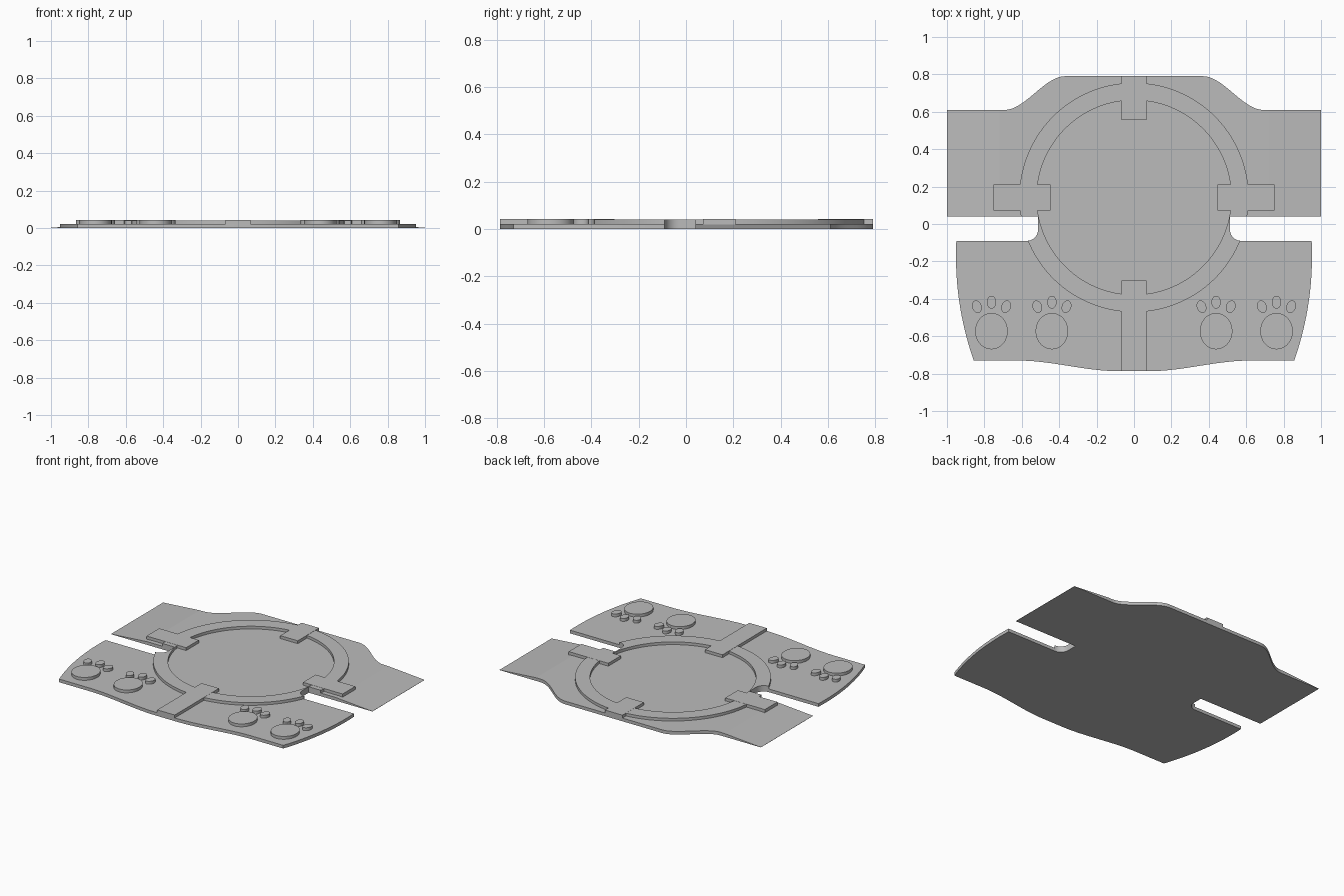
import bpy, bmesh, math

if "Cube" in bpy.data.objects:
    bpy.data.objects.remove(bpy.data.objects["Cube"], do_unlink=True)

BASE, RING, TAB = 0.022, 0.041, 0.042
CY, R_IN, R_OUT = 0.142, 0.52, 0.613

grey = bpy.data.materials.new("plain grey")
grey.use_nodes = True
grey.diffuse_color = (0.5, 0.5, 0.5, 1)
grey.node_tree.nodes["Principled BSDF"].inputs["Base Color"].default_value = (0.5, 0.5, 0.5, 1)


def finish(name, bm):
    bmesh.ops.recalc_face_normals(bm, faces=bm.faces)
    mesh = bpy.data.meshes.new(name)
    bm.to_mesh(mesh)
    bm.free()
    mesh.materials.append(grey)
    obj = bpy.data.objects.new(name, mesh)
    bpy.context.collection.objects.link(obj)
    bpy.ops.object.select_all(action="DESELECT")
    obj.select_set(True)
    bpy.context.view_layer.objects.active = obj
    bpy.ops.object.shade_smooth_by_angle(angle=math.radians(30))
    return obj


def prism(name, outline, z0, z1):
    bm = bmesh.new()
    face = bm.faces.new([bm.verts.new((x, y, z0)) for x, y in outline])
    side = bmesh.ops.extrude_face_region(bm, geom=[face])
    top = [g for g in side["geom"] if isinstance(g, bmesh.types.BMVert)]
    bmesh.ops.translate(bm, verts=top, vec=(0, 0, z1 - z0))
    return finish(name, bm)


def rect(x0, x1, y0, y1):
    return [(x0, y0), (x1, y0), (x1, y1), (x0, y1)]


def arc(cx, cy, r, a0, a1, n):
    steps = [a0 + (a1 - a0) * i / n for i in range(n + 1)]
    return [(cx + r * math.cos(a), cy + r * math.sin(a)) for a in steps]


def ease(p, q, n=20):
    # S-shaped run between two points, level at both ends
    pts = []
    for i in range(n + 1):
        t = i / n
        s = t * t * (3 - 2 * t)
        pts.append((p[0] + (q[0] - p[0]) * t, p[1] + (q[1] - p[1]) * s))
    return pts


def bulge(p, c, q, n=16):
    # quadratic curve
    return [tuple((1 - t) ** 2 * a + 2 * t * (1 - t) * b + t * t * d
                  for a, b, d in zip(p, c, q)) for t in [i / n for i in range(n + 1)]]


def mirrored(half):
    return half + [(-x, y) for x, y in reversed(half)]


# Base plate with slots at both sides
slot_end = arc(0.573, -0.03, 0.06, -math.pi / 2, -math.pi, 10)
half = ease((0.08, -0.787), (0.62, -0.73))
half += bulge((0.857, -0.73), (0.965, -0.42), (0.95, -0.09))
half += slot_end + [(0.513, 0.04), (0.72, 0.04)]
half += [(0.72, 0.61)] + ease((0.69, 0.61), (0.37, 0.79))
prism("base_plate", mirrored(half), 0, BASE)

# Side wings tapering to a thin edge
for side, s in (("left", 1), ("right", -1)):
    bm = bmesh.new()
    verts = [bm.verts.new((s * x, y, z)) for y in (0.04, 0.61)
             for x, z in ((0.72, 0), (1, 0), (1, 0.001), (0.72, BASE))]
    a, b = verts[:4], verts[4:]
    bm.faces.new(a)
    bm.faces.new(b)
    for i in range(4):
        j = (i + 1) % 4
        bm.faces.new((a[i], a[j], b[j], b[i]))
    finish(side + "_wing", bm)

# Raised ring in two halves, cut back where the slots reach it
a_back = math.asin((0.04 - CY) / R_OUT)
a_front = math.asin((-0.09 - CY) / R_OUT)
for side, s in (("left", 1), ("right", -1)):
    outline = arc(0, CY, R_OUT, math.pi / 2, a_back, 48)
    outline += [(0.513, 0.04)] + slot_end[::-1]
    outline += arc(0, CY, R_OUT, a_front, -math.pi / 2, 32)
    outline += arc(0, CY, R_IN, -math.pi / 2, math.pi / 2, 72)
    prism(side + "_ring_half", [(s * x, y) for x, y in outline], BASE, RING)

# Four locking tabs across the ring
prism("back_tab", rect(-0.067, 0.067, 0.557, 0.79), 0, TAB)
prism("front_tab", rect(-0.067, 0.067, -0.787, -0.303), 0, TAB)
prism("left_tab", rect(0.447, 0.75, 0.072, 0.21), BASE - 0.004, TAB)
prism("right_tab", rect(-0.75, -0.447, 0.072, 0.21), BASE - 0.004, TAB)


# Paw prints: one pad and three toes each
def oval(name, x, y, rx, ry, tilt=0):
    c, s = math.cos(tilt), math.sin(tilt)
    pts = [(x + u * rx * c - v * ry * s, y + u * rx * s + v * ry * c)
           for u, v in arc(0, 0, 1, 0, math.tau, 48)[:-1]]
    prism(name, pts, BASE, TAB)


paws = (("right_outer", -0.762), ("right_inner", -0.439),
        ("left_inner", 0.439), ("left_outer", 0.762))
for label, x in paws:
    oval(label + "_pad", x, -0.573, 0.087, 0.097)
    oval(label + "_middle_toe", x, -0.418, 0.025, 0.034)
    for word, s in (("left", 1), ("right", -1)):
        oval(label + "_" + word + "_toe", x + s * 0.078, -0.442, 0.025, 0.034, -s * 0.35)
